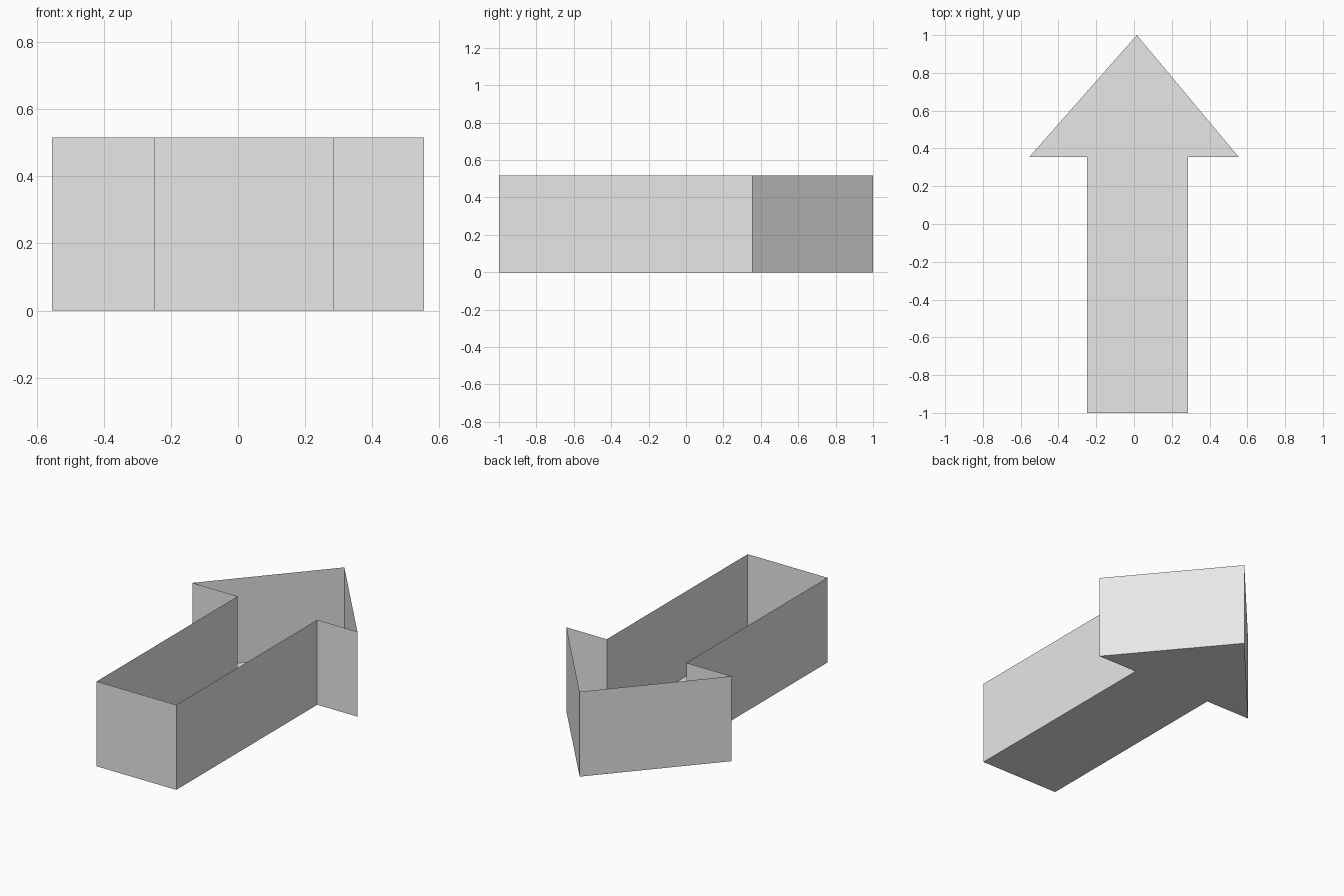
import bpy
import bmesh

cube = bpy.data.objects.get("Cube")
if cube:
    bpy.data.objects.remove(cube, do_unlink=True)

HEIGHT = 0.516
SHOULDER = 0.354

# Arrow outline, anticlockwise from the front left of the shaft
OUTLINE = [
    (-0.25, -1), (0.285, -1), (0.285, SHOULDER), (0.555, SHOULDER),
    (0.015, 1), (-0.555, SHOULDER), (-0.25, SHOULDER),
]

# Plain grey
grey = bpy.data.materials.new("light_grey")
grey.use_nodes = True
colour = (0.8, 0.8, 0.8, 1)
grey.diffuse_color = colour
grey.node_tree.nodes["Principled BSDF"].inputs["Base Color"].default_value = colour

# Floor, with its rim extruded into thin walls and the top left open
bm = bmesh.new()
floor = bm.faces.new([bm.verts.new((x, y, 0)) for x, y in OUTLINE])
rim = bmesh.ops.extrude_edge_only(bm, edges=list(floor.edges))
top = [g for g in rim["geom"] if isinstance(g, bmesh.types.BMVert)]
bmesh.ops.translate(bm, verts=top, vec=(0, 0, HEIGHT))

# Floor faces down and walls face outward
bmesh.ops.recalc_face_normals(bm, faces=bm.faces)
floor.normal_update()
if floor.normal.z > 0:
    bmesh.ops.reverse_faces(bm, faces=bm.faces)

mesh = bpy.data.meshes.new("arrow_tray")
bm.to_mesh(mesh)
bm.free()
mesh.materials.append(grey)
tray = bpy.data.objects.new("arrow_tray", mesh)
bpy.context.collection.objects.link(tray)
